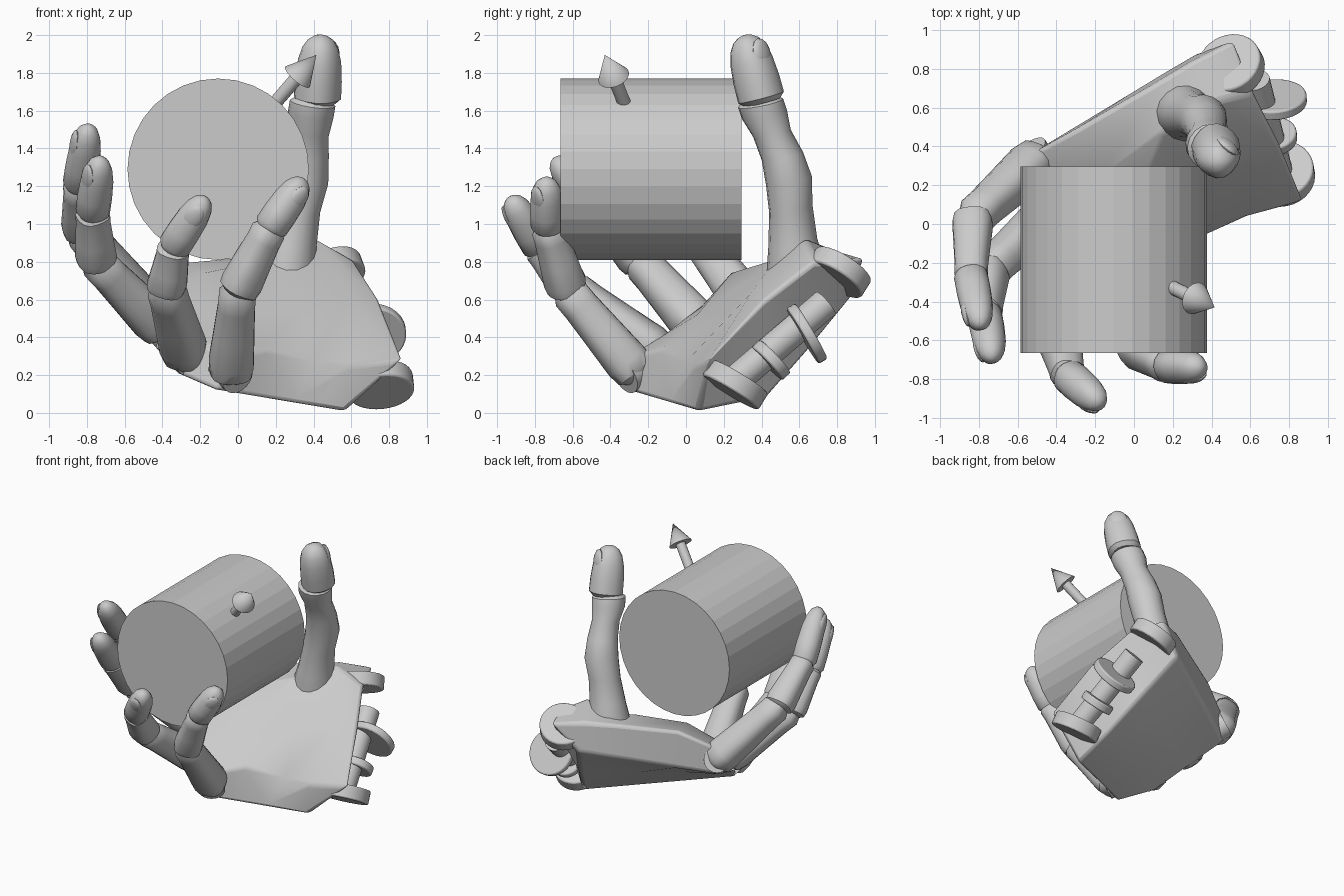
import bpy, bmesh, math
from mathutils import Vector as V, Matrix

if "Cube" in bpy.data.objects:
    bpy.data.objects.remove(bpy.data.objects["Cube"])

CENTRE = V((-0.105, -0.185, 1.29))


def finish(bm, name, angle=35, smooth=True):
    bmesh.ops.recalc_face_normals(bm, faces=bm.faces)
    me = bpy.data.meshes.new(name)
    bm.to_mesh(me)
    bm.free()
    ob = bpy.data.objects.new(name, me)
    bpy.context.collection.objects.link(ob)
    bpy.context.view_layer.objects.active = ob
    bpy.ops.object.select_all(action='DESELECT')
    ob.select_set(True)
    if smooth:
        bpy.ops.object.shade_smooth_by_angle(angle=math.radians(angle))
    return ob


def cone(name, a, b, r0, r1, sides=24, smooth=True):
    a, b = V(a), V(b)
    bm = bmesh.new()
    m = Matrix.Translation((a + b) / 2) @ (b - a).to_track_quat('Z', 'Y').to_matrix().to_4x4()
    bmesh.ops.create_cone(bm, cap_ends=True, segments=sides, radius1=r0, radius2=r1,
                          depth=(b - a).length, matrix=m)
    return finish(bm, name, 35, smooth)


def frame(a, b):
    """Axis, outward (away from the held object) and sideways directions."""
    d = (b - a).normalized()
    o = (a + b) / 2 - CENTRE
    o = (o - d * o.dot(d)).normalized()
    return d, o, d.cross(o)


def loft(name, rings, power=2.5, sides=16):
    """Skin rings of (point, radius) with rounded-square sections."""
    bm = bmesh.new()
    d, o, s = frame(V(rings[0][0]), V(rings[-1][0]))
    loops = []
    for p, r in rings:
        loop = []
        for i in range(sides):
            t = 2 * math.pi * (i + 0.5) / sides
            c, n = math.cos(t), math.sin(t)
            k = r / (abs(c) ** power + abs(n) ** power) ** (1 / power)
            loop.append(bm.verts.new(V(p) + o * c * k + s * n * k))
        loops.append(loop)
    for l0, l1 in zip(loops, loops[1:]):
        for i in range(sides):
            j = (i + 1) % sides
            bm.faces.new((l0[i], l0[j], l1[j], l1[i]))
    bm.faces.new(loops[0])
    bm.faces.new(loops[-1])
    return finish(bm, name, 40)


BONE = [(-.06, .62), (0, .92), (.12, 1), (.45, .95), (.8, .9), (.95, .92), (1.05, .6)]
TIP = [(-.05, .75), (.03, .98), (.3, 1), (.6, .96), (.8, .82), (.92, .6), (.98, .33), (1, .1)]


def bone(name, a, b, r0, r1, shape=BONE, power=2.8):
    a, b = V(a), V(b)
    loft(name, [(a.lerp(b, t), k * (r0 + (r1 - r0) * t)) for t, k in shape], power=power)


def nail(name, a, b, r):
    a, b = V(a), V(b)
    d, o, s = frame(a, b)
    m = Matrix((s, d, o)).transposed().to_4x4()
    m.translation = a.lerp(b, .66) + o * r * .68
    size = Matrix.Diagonal((r * .6, (b - a).length * .25, r * .28, 1))
    bm = bmesh.new()
    bmesh.ops.create_uvsphere(bm, u_segments=14, v_segments=8, radius=1, matrix=m @ size)
    finish(bm, name)


# held cylinder and direction arrow
cone("held_cylinder", (-.105, -.665, 1.29), (-.105, .295, 1.29), .48, .48, 32, False)
tip = V((.415, -.43, 1.895))
aim = (tip - CENTRE).normalized()
cone("arrow_shaft", CENTRE + aim * .4, tip - aim * .15, .036, .036, 16)
cone("arrow_head", tip - aim * .16, tip, .085, 0, 24)

# fingers: knuckle, two joints and fingertip
fingers = {
    "index": [(-.5, .33, .57), (-.83, .03, .97), (-.84, -.27, 1.21), (-.79, -.53, 1.52)],
    "middle": [(-.42, .06, .46), (-.75, -.24, .8), (-.77, -.46, 1.06), (-.73, -.7, 1.35)],
    "ring": [(-.28, -.14, .31), (-.38, -.61, .66), (-.34, -.78, .88), (-.17, -.93, 1.14)],
    "little": [(-.04, -.27, .22), (0, -.63, .65), (.17, -.73, .98), (.35, -.74, 1.24)],
}
across = V((.45, -.62, -.36)).normalized()
for name, (a, b, c, e) in fingers.items():
    bone(name + "_proximal", a, b, .12, .105)
    bone(name + "_middle", b, c, .105, .092)
    bone(name + "_tip", c, e, .09, .085, TIP, 2.3)
    nail(name + "_nail", c, e, .088)
    cone(name + "_knuckle", V(a) - across * .07, V(a) + across * .07, .095, .095, 20)

# thumb
loft("thumb_base", [((.25, .59, .62), .16), ((.26, .58, .76), .155), ((.285, .565, .9), .13),
                    ((.32, .555, 1.08), .115), ((.355, .545, 1.23), .122), ((.37, .51, 1.36), .11),
                    ((.38, .455, 1.48), .1), ((.385, .415, 1.58), .12), ((.395, .395, 1.64), .12),
                    ((.4, .38, 1.68), .07)], power=2.1)
bone("thumb_tip", (.42, .4, 1.66), (.44, .31, 2.0), .122, .108, TIP, 2.4)
nail("thumb_nail", (.42, .4, 1.66), (.44, .31, 2.0), .115)

# palm: top surface rows run from knuckles to wrist, columns from index to little side
top = [
    [(-.55, .35, .67), (-.42, .08, .56), (-.25, -.12, .41), (-.05, -.31, .3)],
    [(-.28, .5, .8), (-.18, .24, .74), (-.02, .06, .52), (.15, -.12, .34)],
    [(.1, .72, .83), (.15, .47, .81), (.33, .22, .53), (.4, .0, .27)],
    [(.3, .84, .84), (.42, .63, .92), (.6, .35, .64), (.6, .05, .25)],
    [(.52, .95, .82), (.62, .68, .8), (.75, .42, .6), (.88, .12, .28)],
]
back_knuckle = [(-.55, .35, .47), (-.46, .05, .36), (-.33, -.16, .21), (-.12, -.33, .12)]
back_wrist = [(.32, .88, .62), (.48, .64, .32), (.6, .43, .08), (.56, .06, .005)]
bm = bmesh.new()
upper = [[bm.verts.new(p) for p in row] for row in top]
lower = [[bm.verts.new(V(k).lerp(V(w), t)) for k, w in zip(back_knuckle, back_wrist)]
         for t in (0, .33, .62, .8, 1)]
for i in range(4):
    for j in range(3):
        for g in (upper, lower):
            bm.faces.new((g[i][j], g[i + 1][j], g[i + 1][j + 1], g[i][j + 1]))
    for j in (0, 3):
        bm.faces.new((upper[i][j], upper[i + 1][j], lower[i + 1][j], lower[i][j]))
for i in (0, 4):
    for j in range(3):
        bm.faces.new((upper[i][j], upper[i][j + 1], lower[i][j + 1], lower[i][j]))
palm = finish(bm, "palm", 40)
bev = palm.modifiers.new("bevel", 'BEVEL')
bev.width, bev.segments, bev.angle_limit = .025, 3, math.radians(40)

# wrist hinge: round plates on a common pin
plates = [((.755, .26, .15), .175, .1, (-.1, .52, .85)),
          ((.72, .45, .28), .12, .06, (-.1, .72, .68)),
          ((.72, .64, .42), .17, .055, (-.05, .86, .5)),
          ((.5, .81, .745), .17, .1, (-.3, .5, .8))]
for n, (p, r, w, axis) in enumerate(plates):
    axis = V(axis).normalized()
    ob = cone(f"wrist_plate_{n + 1}", V(p) - axis * w / 2, V(p) + axis * w / 2, r, r, 32)
    b = ob.modifiers.new("bevel", 'BEVEL')
    b.width, b.segments = .01, 2
cone("wrist_pin", (.74, .26, .17), (.62, .74, .58), .08, .08, 20)
